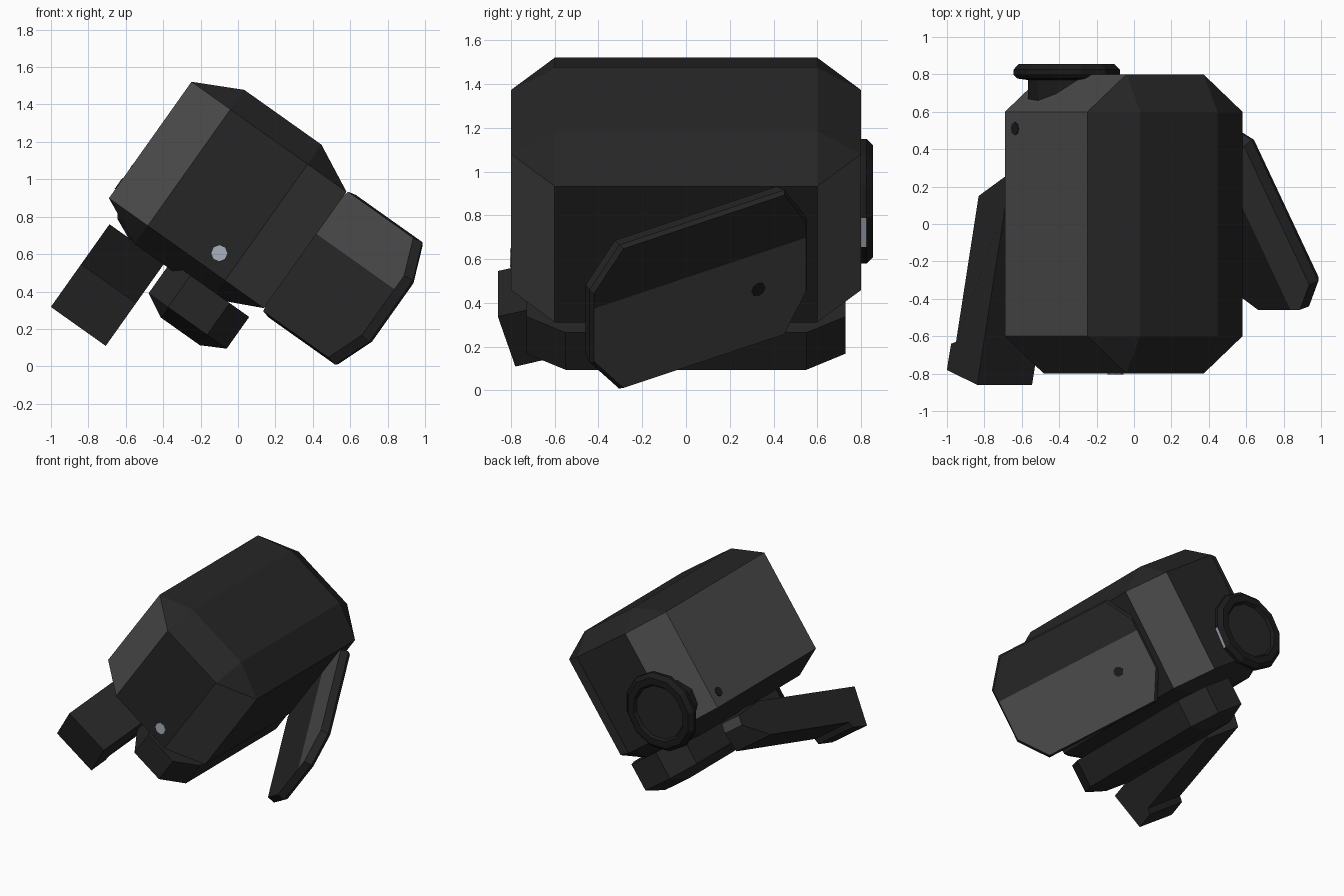
import bpy, bmesh, math
from mathutils import Vector

cube = bpy.data.objects.get("Cube")
if cube:
    bpy.data.objects.remove(cube, do_unlink=True)

TILT = math.radians(35.35)


def material(name, color):
    m = bpy.data.materials.new(name)
    m.use_nodes = True
    m.diffuse_color = (*color, 1)
    bsdf = m.node_tree.nodes["Principled BSDF"]
    bsdf.inputs["Base Color"].default_value = (*color, 1)
    bsdf.inputs["Roughness"].default_value = 0.8
    return m


MATS = [material("charcoal", (0.019, 0.019, 0.019)),
        material("grey", (0.068, 0.068, 0.068)),
        material("black", (0.011, 0.011, 0.011)),
        material("pale_blue_grey", (0.40, 0.44, 0.52))]
CHARCOAL, GREY, BLACK, PALE = range(4)


def finish(name, bm, rule, tilted=True):
    """Colour the faces by a rule and link the object."""
    bmesh.ops.recalc_face_normals(bm, faces=bm.faces)
    bm.normal_update()
    for f in bm.faces:
        f.material_index = rule(f.normal, f.calc_center_median())
    mesh = bpy.data.meshes.new(name)
    bm.to_mesh(mesh)
    bm.free()
    for m in MATS:
        mesh.materials.append(m)
    obj = bpy.data.objects.new(name, mesh)
    if tilted:
        obj.rotation_euler = (0, TILT, 0)
    bpy.context.collection.objects.link(obj)
    return obj


def hull(points):
    bm = bmesh.new()
    verts = [bm.verts.new(p) for p in points]
    bmesh.ops.convex_hull(bm, input=verts)
    bmesh.ops.dissolve_limit(bm, angle_limit=0.02, verts=bm.verts, edges=bm.edges)
    return bm


def chamfered_block(cx, hx, hy, cut_x, cut_y, z_low, z_high, cap_low, cap_high):
    """Eight-sided block whose ends slope in to a rectangle."""
    pts = []
    for sx in (-1, 1):
        for sy in (-1, 1):
            inner_x, inner_y = cx + sx * (hx - cut_x), sy * (hy - cut_y)
            for z in (z_low, z_high):
                pts += [(cx + sx * hx, inner_y, z), (inner_x, sy * hy, z)]
            pts += [(inner_x, inner_y, z_low - cap_low), (inner_x, inner_y, z_high + cap_high)]
    return hull(pts)


# Main body, with lighter corner panels and side
def body_rule(n, c):
    corner = abs(n.x) > 0.3 and abs(n.y) > 0.3 and abs(n.z) < 0.1
    return GREY if corner or n.x < -0.9 else CHARCOAL


body = finish("main_body", chamfered_block(-0.575, 0.508, 0.80, 0.255, 0.2,
              0.334, 1.097, 0.12, 0.128), body_rule)

# Lower block
finish("lower_block", chamfered_block(-0.36, 0.256, 0.73, 0.128, 0.18,
       0.042, 0.25, 0.068, 0), lambda n, c: CHARCOAL)

# Swung-out side panel: octagonal plate, in along/height/depth terms
hinge = Vector((-0.057, 0.56, 0))
along = (Vector((0.514, -0.43, 0)) - hinge).normalized()
outward = Vector((-along.y, along.x, 0))
length = 1.143
pts = []
for depth, inset in ((0, 0.012), (-0.02, 0), (-0.075, 0.01)):
    for w, z in ((0, 0.51), (0, 0.917), (0.115, 1.112), (length - 0.155, 1.112),
                 (length, 0.917), (length, 0.51), (length - 0.155, 0.308), (0.115, 0.308)):
        w += inset if w < length / 2 else -inset
        z += inset if z < 0.71 else -inset
        pts.append(hinge + along * w + outward * depth + Vector((0, 0, z)))
bm = hull(pts)
bmesh.ops.bisect_plane(bm, geom=bm.verts[:] + bm.edges[:] + bm.faces[:],
                       plane_co=(0, 0, 0.82), plane_no=(0, 0, 1))


def panel_rule(n, c):
    side = n.dot(outward)
    if (side > 0.95 and c.z < 0.82) or (side < -0.95 and c.z > 0.82):
        return GREY
    return CHARCOAL


finish("side_panel", bm, panel_rule)

# Hinged arm with a foot: side profile swept across its width
profile = [(-0.86, -0.04), (-0.78, -0.32), (-0.64, -0.28), (-0.63, -0.235),
           (0.15, -0.026), (0.27, 0.13), (0.25, 0.20), (0.10, 0.222)]
bm = bmesh.new()
sides = []
for x, sign in ((-1.0, 1), (-0.64, -1)):
    sides.append([bm.verts.new((x + sign * (0.09 if y > 0.2 else 0), y, z)) for y, z in profile])
    bm.faces.new(sides[-1])
for i in range(len(profile)):
    j = (i + 1) % len(profile)
    bm.faces.new((sides[0][i], sides[0][j], sides[1][j], sides[1][i]))
finish("hinged_arm", bm, lambda n, c: GREY if n.y > 0.5 and c.y > 0.1 else CHARCOAL)

# Round eyepiece on the back, turned from a profile
CX, CZ, SEG = -0.36, 0.865, 12
bm = bmesh.new()
rings = []
for r, y in ((0.215, 0.6), (0.215, 0.77), (0.275, 0.778), (0.295, 0.80),
             (0.295, 0.825), (0.265, 0.855), (0.215, 0.855), (0.20, 0.835)):
    angles = [math.tau * (i + 0.5) / SEG for i in range(SEG)]
    rings.append([bm.verts.new((CX + r * math.cos(a), y, CZ + r * math.sin(a))) for a in angles])
for a, b in zip(rings, rings[1:]):
    for i in range(SEG):
        j = (i + 1) % SEG
        bm.faces.new((a[i], a[j], b[j], b[i]))
bm.faces.new(rings[0])
bm.faces.new(rings[-1])


def eyepiece_rule(n, c):
    angle = math.degrees(math.atan2(c.z - CZ, c.x - CX))
    radius = math.hypot(c.x - CX, c.z - CZ)
    if radius > 0.275 and abs(n.y) < 0.3 and -50 < angle < -10:
        return PALE
    return CHARCOAL if radius < 0.1 else BLACK


finish("eyepiece", bm, eyepiece_rule, tilted=False)


# Small flat buttons and lamp
def button(name, center, normal, radius, mat, tilted=True):
    bm = bmesh.new()
    bmesh.ops.create_cone(bm, cap_ends=True, segments=8, radius1=radius,
                          radius2=radius, depth=0.008)
    turn = Vector(normal).to_track_quat('Z', 'Y').to_matrix()
    bmesh.ops.rotate(bm, matrix=turn, verts=bm.verts)
    bmesh.ops.translate(bm, vec=center, verts=bm.verts)
    finish(name, bm, lambda n, c: mat, tilted)


button("front_lamp", (-0.10, -0.80, 0.605), (0, -1, 0), 0.043, PALE, tilted=False)
button("side_button", (-1.083, 0.51, 0.428), (-1, 0, 0), 0.035, BLACK)
button("panel_button", hinge + along * 0.265 + Vector((0, 0, 0.62)), outward, 0.036, BLACK)
